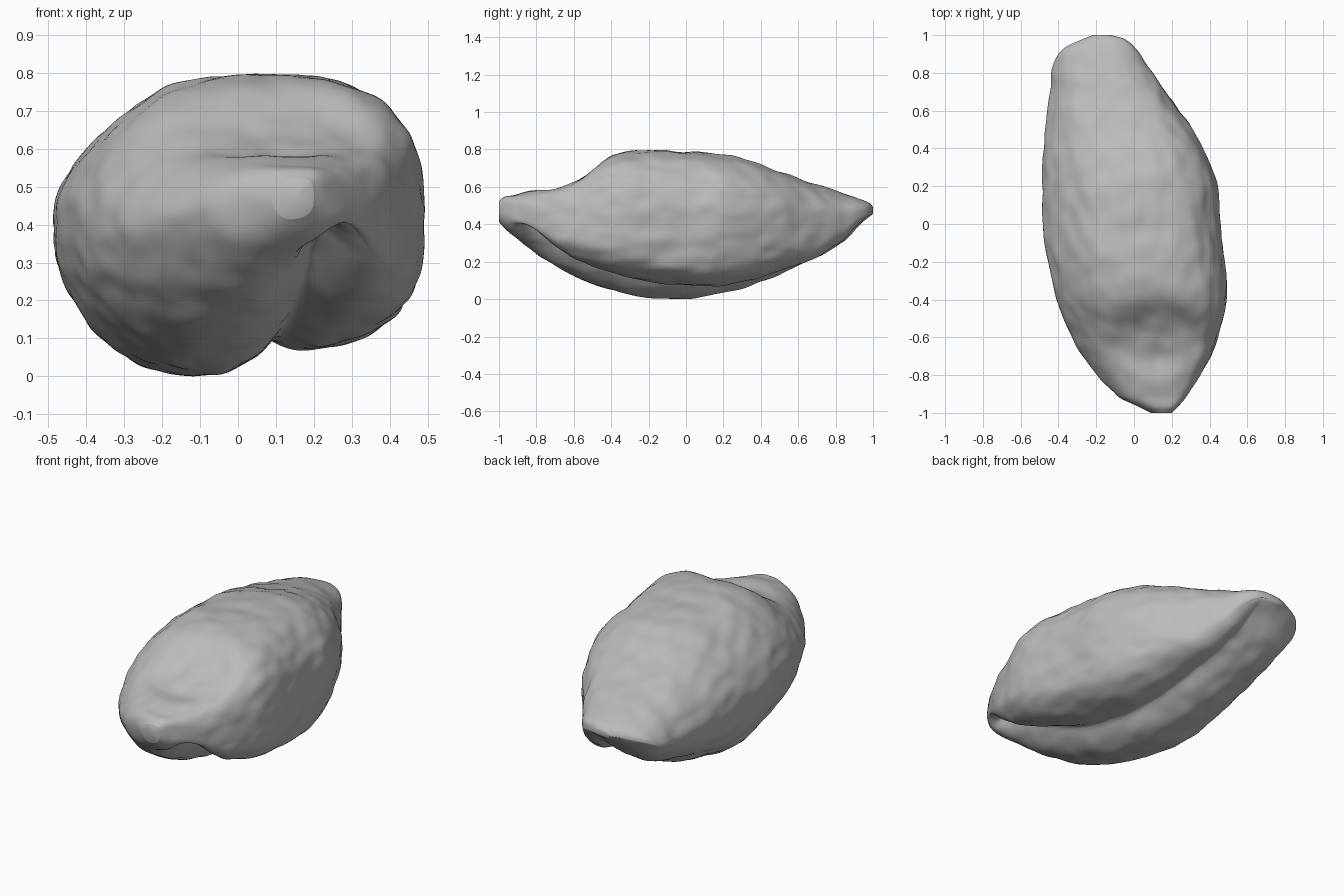
import bpy
import bmesh
import math
from mathutils import Vector, noise

cube = bpy.data.objects.get("Cube")
if cube:
    bpy.data.objects.remove(cube, do_unlink=True)

RINGS = 140
SEGMENTS = 200

# Outline stations along the grain: y, right edge, left edge, underside, top
STATIONS = [
    (-1.0, 0.09, 0.20, 0.42, 0.53),
    (-0.97, 0.03, 0.23, 0.385, 0.555),
    (-0.91, -0.09, 0.28, 0.33, 0.565),
    (-0.75, -0.23, 0.38, 0.20, 0.605),
    (-0.6, -0.32, 0.44, 0.11, 0.67),
    (-0.4, -0.41, 0.485, 0.04, 0.775),
    (-0.2, -0.46, 0.48, 0.0, 0.80),
    (0.0, -0.485, 0.46, -0.01, 0.79),
    (0.25, -0.485, 0.42, 0.04, 0.765),
    (0.5, -0.47, 0.31, 0.12, 0.685),
    (0.7, -0.45, 0.17, 0.17, 0.615),
    (0.84, -0.43, 0.07, 0.26, 0.57),
    (0.93, -0.37, 0.01, 0.37, 0.54),
    (0.98, -0.27, -0.05, 0.425, 0.52),
    (1.0, -0.22, -0.12, 0.45, 0.50),
]


def slope(i, k):
    """Tangent of outline k at station i."""
    a = STATIONS[max(i - 1, 0)]
    b = STATIONS[min(i + 1, len(STATIONS) - 1)]
    return (b[k] - a[k]) / (b[0] - a[0])


def outline(y):
    """Smooth interpolation of the four outlines at y."""
    i = 0
    while i < len(STATIONS) - 2 and y > STATIONS[i + 1][0]:
        i += 1
    p, q = STATIONS[i], STATIONS[i + 1]
    h = q[0] - p[0]
    t = (y - p[0]) / h
    t2, t3 = t * t, t * t * t
    values = []
    for k in range(1, len(p)):
        values.append((2 * t3 - 3 * t2 + 1) * p[k]
                      + (t3 - 2 * t2 + t) * h * slope(i, k)
                      + (3 * t2 - 2 * t3) * q[k]
                      + (t3 - t2) * h * slope(i + 1, k))
    return values


def power(value, exponent):
    return math.copysign(abs(value) ** exponent, value)


def ramp(value, start, end):
    """Smooth step from 0 at start to 1 at end."""
    t = max(0.0, min(1.0, (value - start) / (end - start)))
    return t * t * (3 - 2 * t)


def surface_point(y, angle):
    """Point of the grain surface: rounded section, crease, germ dent, wrinkles."""
    x_min, x_max, z_min, z_max = outline(y)
    half_x, half_z = (x_max - x_min) / 2, (z_max - z_min) / 2
    c, s = math.cos(angle), math.sin(angle)

    # boxier upper shoulder at the front, rounder lower edge at the back
    squareness = 2.3 + 0.35 * c
    if s > 0:
        squareness += 1.2 * ramp(y, -0.2, -0.75) * max(0.0, c)
    else:
        squareness -= 0.4 * ramp(y, 0.3, 0.8) * max(0.0, -c)
    across = power(c, 2 / squareness)
    x = (x_min + x_max) / 2 + half_x * across
    z = (z_min + z_max) / 2 + half_z * power(s, 2 / squareness)
    size = min(1.0, half_z / 0.2)

    # crease between the two lobes, deepest just behind the front tip
    if s < 0:
        crease_x = 0.08 - 0.17 * y
        depth = 0.09 + 0.08 * ramp(y, -0.2, -0.7) - 0.02 * ramp(y, 0.2, 0.6)
        depth *= ramp(y, -0.96, -0.8)
        offset = abs(x - crease_x) / 0.09
        z += depth * size * math.exp(-offset ** 1.3) * min(1.0, -2 * s)
        lobe = 1 / (1 + math.exp(-(x - crease_x) / 0.03))
        z -= 0.05 * size * ramp(y, 0.3, -0.1) * lobe * s
        z -= 0.06 * size * ramp(y, 0.4, 0.75) * (1 - lobe) * s

    # fuller left shoulder and a hollow over the germ at the front
    if s > 0:
        z += 0.09 * half_z * across * s
        hollow = ((x - 0.13) / 0.22) ** 2 + ((y + 0.6) / 0.17) ** 2
        z -= 0.05 * math.exp(-hollow ** 2) * s

    # lengthwise folds and fine wrinkles
    folds = noise.noise(Vector((x * 5, y * 2.5, z * 5)))
    wrinkles = noise.noise(Vector((x * 12, y * 9, z * 14)))
    bump = size * (0.012 * folds + 0.009 * wrinkles)
    return Vector((x + bump * c, y, z + bump * s))


# Grain body lofted from closed rings, closer together at the tips
bm = bmesh.new()
rings = []
for r in range(RINGS + 1):
    y = -math.cos(math.pi * r / RINGS)
    rings.append([bm.verts.new(surface_point(y, math.tau * k / SEGMENTS))
                  for k in range(SEGMENTS)])
for a, b in zip(rings, rings[1:]):
    for k in range(SEGMENTS):
        n = (k + 1) % SEGMENTS
        bm.faces.new((a[k], a[n], b[n], b[k]))

# Closed tips
for ring in (rings[0], rings[-1]):
    centre = sum((v.co for v in ring), Vector()) / SEGMENTS
    tip = bm.verts.new(centre)
    for k in range(SEGMENTS):
        bm.faces.new((ring[k], ring[(k + 1) % SEGMENTS], tip))
bmesh.ops.recalc_face_normals(bm, faces=bm.faces)

# Rest on the ground
lowest = min(v.co.z for v in bm.verts)
bmesh.ops.translate(bm, verts=bm.verts, vec=(0, 0, -lowest))

mesh = bpy.data.meshes.new("grain_body")
bm.to_mesh(mesh)
bm.free()
grain = bpy.data.objects.new("grain_body", mesh)
bpy.context.collection.objects.link(grain)

# Plain grey husk
grey = (0.5, 0.5, 0.5, 1.0)
husk = bpy.data.materials.new("husk_grey")
husk.use_nodes = True
husk.diffuse_color = grey
husk.node_tree.nodes["Principled BSDF"].inputs["Base Color"].default_value = grey
mesh.materials.append(husk)

bpy.ops.object.select_all(action="DESELECT")
grain.select_set(True)
bpy.context.view_layer.objects.active = grain
bpy.ops.object.shade_smooth()
